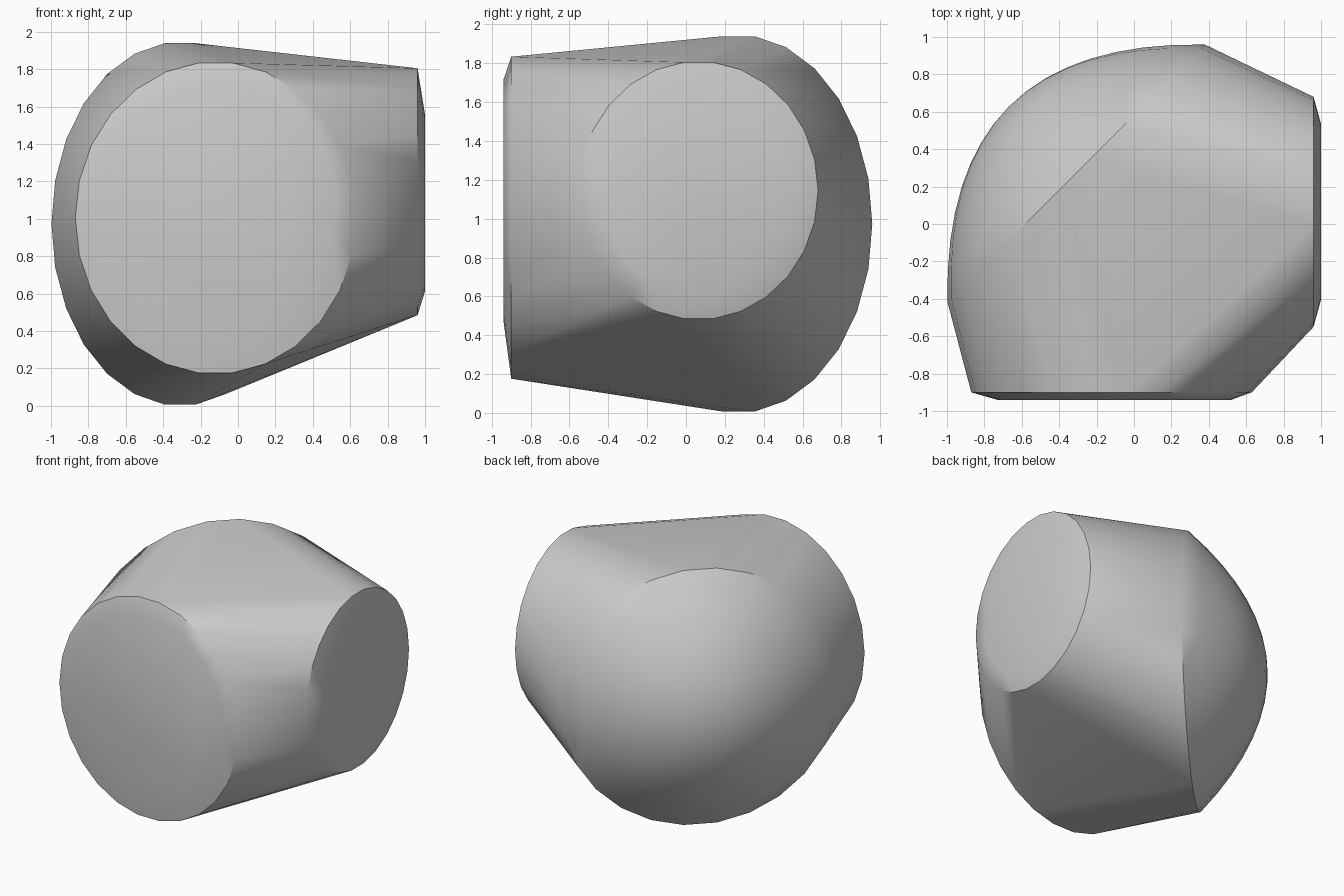
import bpy, bmesh
from math import sin, cos, pi, sqrt, radians
from mathutils import Vector

if "Cube" in bpy.data.objects:
    bpy.data.objects.remove(bpy.data.objects["Cube"])

SIDES = 26


def ring(centre, axis_a, axis_b):
    """Points of an ellipse spanned by two axis vectors."""
    c, a, b = Vector(centre), Vector(axis_a), Vector(axis_b)
    return [c + a * cos(2 * pi * i / SIDES) + b * sin(2 * pi * i / SIDES)
            for i in range(SIDES)]


points = []

# front flat face and its bevelled rim
points += ring((-0.105, -0.94, 1.095), (0.625, 0, 0), (0, 0, 0.625))
points += ring((-0.12, -0.90, 1.005), (0.75, 0, 0), (0, 0, 0.835))

# right flat face and its bevelled rim
points += ring((1.0, 0.065, 1.085), (0, 0.47, 0), (0, 0, 0.475))
points += ring((0.96, 0.065, 1.145), (0, 0.615, 0), (0, 0, 0.665))

# domed back, facing the back-left diagonal
out = Vector((-1, 1, 0)) / sqrt(2)
side = Vector((1, 1, 0)) / sqrt(2)
STEPS = 8
for k in range(1, STEPS + 1):
    r = 0.973 * k / STEPS
    centre = out * (0.917 - 0.535 * r * r) - side * 0.027 + Vector((0, 0, 0.973))
    points += ring(centre, side * r, (0, 0, r))
points.append(out * 0.917 - side * 0.027 + Vector((0, 0, 0.973)))

# stretch one skin over all the rings
bm = bmesh.new()
for p in points:
    bm.verts.new(p)
bmesh.ops.convex_hull(bm, input=bm.verts[:])
bmesh.ops.delete(bm, geom=[v for v in bm.verts if not v.link_faces], context='VERTS')
bmesh.ops.recalc_face_normals(bm, faces=bm.faces[:])

mesh = bpy.data.meshes.new("rounded_body")
bm.to_mesh(mesh)
bm.free()
body = bpy.data.objects.new("rounded_body", mesh)
bpy.context.collection.objects.link(body)
bpy.context.view_layer.objects.active = body
body.select_set(True)
bpy.ops.object.shade_smooth_by_angle(angle=radians(30))
